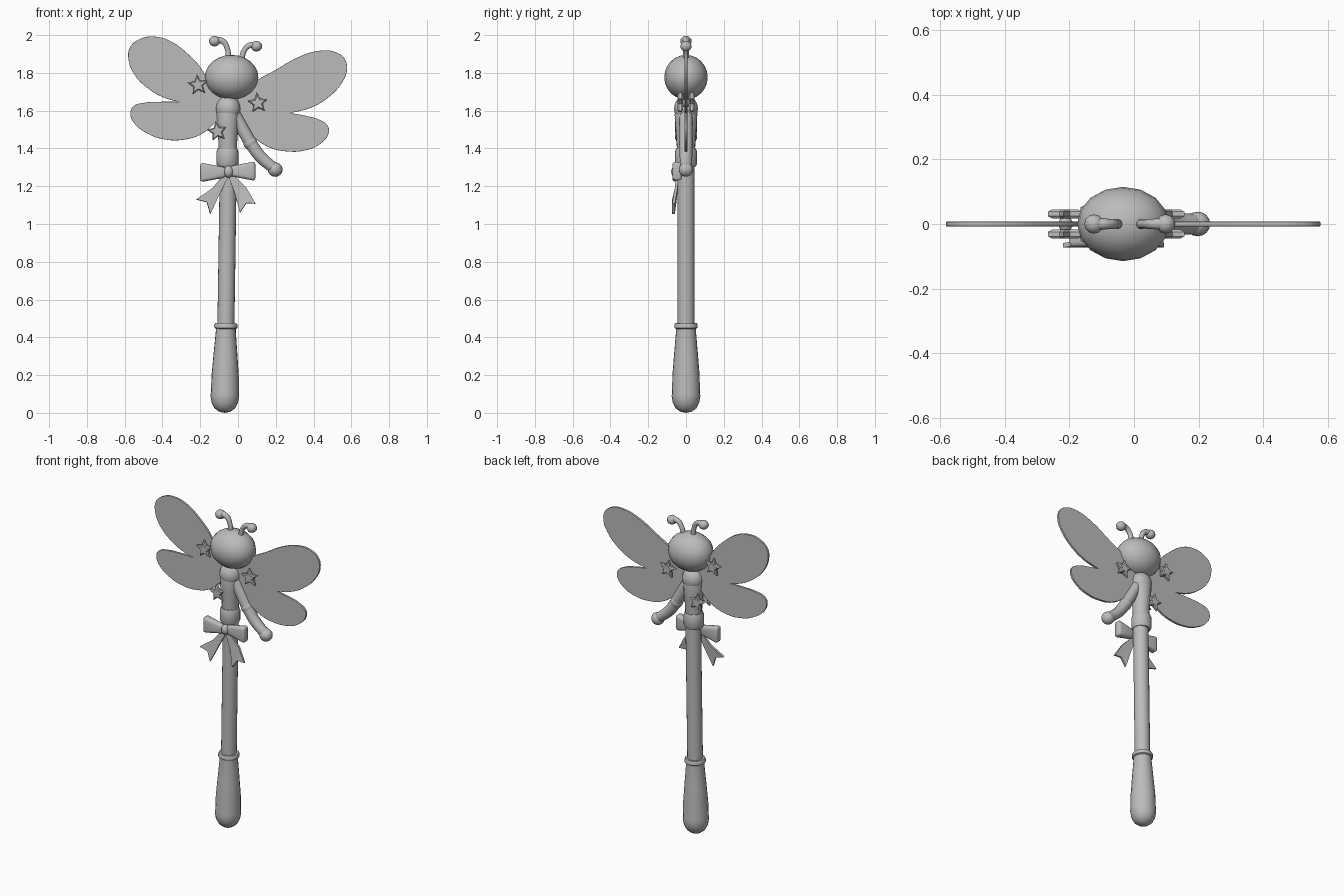
import bpy, bmesh, math
from mathutils import Vector

cube = bpy.data.objects.get("Cube")
if cube:
    bpy.data.objects.remove(cube, do_unlink=True)


def material(name, rgb, alpha=1.0):
    m = bpy.data.materials.new(name)
    m.use_nodes = True
    m.diffuse_color = (*rgb, alpha)
    shader = m.node_tree.nodes["Principled BSDF"]
    shader.inputs["Base Color"].default_value = (*rgb, 1)
    shader.inputs["Alpha"].default_value = alpha
    return m


GREY = material("plain grey", (0.5, 0.5, 0.5))
SHEER = material("sheer grey", (0.5, 0.5, 0.5), 0.8)


def finish(ob, mat=GREY, angle=40):
    """Turn into a mesh, colour it and smooth it."""
    bpy.ops.object.select_all(action='DESELECT')
    ob.select_set(True)
    bpy.context.view_layer.objects.active = ob
    bpy.ops.object.convert(target='MESH')
    ob.data.materials.clear()
    ob.data.materials.append(mat)
    bpy.ops.object.shade_smooth_by_angle(angle=math.radians(angle))
    return ob


def from_bmesh(name, bm):
    bmesh.ops.recalc_face_normals(bm, faces=bm.faces)
    me = bpy.data.meshes.new(name)
    bm.to_mesh(me)
    bm.free()
    ob = bpy.data.objects.new(name, me)
    bpy.context.collection.objects.link(ob)
    return ob


def ball(name, loc, size, seg=16, rings=12):
    bm = bmesh.new()
    bmesh.ops.create_uvsphere(bm, u_segments=seg, v_segments=rings, radius=1)
    bmesh.ops.scale(bm, vec=size, verts=bm.verts)
    ob = from_bmesh(name, bm)
    ob.location = loc
    return finish(ob, angle=60)


def lathe(name, profile, x, tilt=0.0):
    """Spin (radius, height) pairs round a slightly tilted upright axis."""
    bm = bmesh.new()
    vs = [bm.verts.new((r, 0, z)) for r, z in profile]
    es = [bm.edges.new(p) for p in zip(vs, vs[1:])]
    bmesh.ops.spin(bm, geom=vs + es, axis=(0, 0, 1), cent=(0, 0, 0),
                   angle=math.tau, steps=20)
    bmesh.ops.remove_doubles(bm, verts=bm.verts, dist=0.0005)
    ob = from_bmesh(name, bm)
    ob.location.x = x
    ob.rotation_euler.y = tilt
    return finish(ob)


def tube(name, points, radius, scales=None):
    cu = bpy.data.curves.new(name, 'CURVE')
    cu.dimensions = '3D'
    cu.bevel_depth = radius
    cu.bevel_resolution = 3
    cu.use_fill_caps = True
    sp = cu.splines.new('BEZIER')
    sp.bezier_points.add(len(points) - 1)
    for i, (bp, (x, z)) in enumerate(zip(sp.bezier_points, points)):
        bp.co = (x, 0, z)
        bp.handle_left_type = bp.handle_right_type = 'AUTO'
        bp.radius = scales[i] if scales else 1
    ob = bpy.data.objects.new(name, cu)
    bpy.context.collection.objects.link(ob)
    return finish(ob)


def wing(name, outline, notch):
    """Flat wing pair from a smooth outline with one sharp notch."""
    cu = bpy.data.curves.new(name, 'CURVE')
    cu.dimensions = '2D'
    cu.fill_mode = 'BOTH'
    cu.extrude = 0.005
    cu.bevel_depth = 0.002
    cu.resolution_u = 6
    sp = cu.splines.new('BEZIER')
    sp.use_cyclic_u = True
    sp.bezier_points.add(len(outline) - 1)
    for i, (bp, (x, z)) in enumerate(zip(sp.bezier_points, outline)):
        bp.co = (x, z, 0)
        kind = 'VECTOR' if i == notch else 'AUTO'
        bp.handle_left_type = bp.handle_right_type = kind
    ob = bpy.data.objects.new(name, cu)
    ob.rotation_euler.x = math.pi / 2
    bpy.context.collection.objects.link(ob)
    return finish(ob, SHEER)


# Handle and stick
TILT = 0.015
lathe("handle", [(0, 0), (.03, .006), (.055, .025), (.07, .055), (.076, .09),
                 (.074, .11), (.072, .2), (.064, .3), (.053, .43), (.053, .445),
                 (.061, .45), (.062, .465), (.057, .475), (.04, .475)], -.071, TILT)
lathe("stick", [(0, .46), (.045, .46), (.045, 1.34), (0, 1.34)], -.071, TILT)

# Body: waist band, torso and shoulder ball
lathe("waist_band", [(0, 1.3), (.052, 1.305), (.059, 1.32), (.059, 1.38),
                     (.052, 1.4), (0, 1.4)], -.056)
lathe("torso", [(0, 1.36), (.048, 1.38), (.05, 1.44), (.056, 1.51), (.06, 1.58),
                (.05, 1.63), (0, 1.65)], -.054)
ball("shoulder_ball", (-.052, 0, 1.61), (.066, .063, .07))

# Head with feelers
ball("head", (-.034, 0, 1.777), (.142, .115, .118))
FEELERS = {"right": [(-.05, 1.87), (-.056, 1.925), (-.08, 1.967), (-.124, 1.972)],
           "left": [(.018, 1.87), (.034, 1.92), (.06, 1.945), (.098, 1.945)]}
for side, path in FEELERS.items():
    tube(side + "_feeler", path, .016, [1, .9, 1, 1.3])
    x, z = path[-1]
    ball(side + "_feeler_tip", (x, 0, z - .004), (.03, .03, .028), 12, 8)

# Single bent arm with elbow and hand
tube("upper_arm", [(-.03, 1.6), (.02, 1.51), (.065, 1.43)], .035)
ball("elbow", (.065, 0, 1.43), (.037, .037, .037))
tube("forearm", [(.065, 1.43), (.12, 1.355), (.19, 1.295)], .035, [1, .95, .9])
ball("hand", (.197, 0, 1.288), (.039, .038, .038))

# Wings
wing("right_wings", [(-.06, 1.6), (-.11, 1.7), (-.17, 1.78), (-.205, 1.835),
                     (-.27, 1.902), (-.352, 1.963), (-.44, 1.99), (-.52, 1.977),
                     (-.57, 1.934), (-.578, 1.873), (-.547, 1.793), (-.468, 1.714),
                     (-.389, 1.67), (-.298, 1.645), (-.415, 1.645), (-.495, 1.64),
                     (-.552, 1.622), (-.568, 1.587), (-.547, 1.534), (-.479, 1.481),
                     (-.389, 1.45), (-.283, 1.449), (-.188, 1.481), (-.12, 1.54)], 13)
wing("left_wings", [(-.03, 1.62), (.04, 1.71), (.098, 1.757), (.193, 1.81),
                    (.325, 1.884), (.43, 1.915), (.51, 1.91), (.563, 1.873),
                    (.574, 1.81), (.547, 1.746), (.484, 1.677), (.389, 1.619),
                    (.267, 1.587), (.352, 1.572), (.43, 1.55), (.474, 1.518),
                    (.476, 1.476), (.43, 1.423), (.352, 1.391), (.262, 1.386),
                    (.167, 1.407), (.087, 1.46), (.02, 1.54)], 12)


# Stars on both faces of the wings
def star(name, x, y, z, turn):
    bm = bmesh.new()
    ring = []
    for i in range(10):
        r = .056 if i % 2 == 0 else .027
        a = math.pi / 2 + turn + i * math.pi / 5
        ring.append(Vector((r * math.cos(a), 0, r * math.sin(a))))
    layers = [[bm.verts.new(v * s + Vector((0, d, 0))) for v in ring]
              for d, s in ((-.014, .75), (-.007, 1), (.007, 1), (.014, .75))]
    for lo, hi in zip(layers, layers[1:]):
        for i in range(10):
            j = (i + 1) % 10
            bm.faces.new((lo[i], lo[j], hi[j], hi[i]))
    bm.faces.new(layers[0])
    bm.faces.new(layers[-1])
    ob = from_bmesh(name, bm)
    ob.location = (x, y, z)
    finish(ob, angle=25)


for side, s in (("front", -1), ("back", 1)):
    star(side + "_upper_star", -.212, s * .031, 1.736, .1)
    star(side + "_left_star", .105, s * .031, 1.64, .1)
    star(side + "_body_star", -.11, s * .045, 1.49, .15)
for name, x, z in (("upper", -.212, 1.736), ("left", .105, 1.64)):
    ball(name + "_star_pin", (x, 0, z), (.022, .028, .022), 10, 8)


# Bow: loops flaring away from the knot, and notched tails
def bow_loop(name, inner, outer, z):
    bm = bmesh.new()
    bmesh.ops.create_cube(bm, size=2)
    for v in bm.verts:
        far = v.co.x > 0
        v.co = (outer if far else inner,
                -.047 + v.co.y * (.026 if far else .018),
                z + v.co.z * (.052 if far else .026))
    ob = from_bmesh(name, bm)
    mod = ob.modifiers.new("soft", 'BEVEL')
    mod.width = .016
    mod.segments = 3
    finish(ob)


bow_loop("right_bow_loop", -.062, -.2, 1.273)
bow_loop("left_bow_loop", -.042, .092, 1.28)
ball("bow_knot", (-.05, -.052, 1.277), (.026, .027, .032), 12, 8)


def tail(name, outer, inner, notch):
    depth = (-.047, -.052, -.066)
    bm = bmesh.new()
    a = [bm.verts.new((x, y, z)) for (x, z), y in zip(outer, depth)]
    b = [bm.verts.new((x, y, z)) for (x, z), y in zip(inner, depth)]
    n = bm.verts.new((notch[0], -.066, notch[1]))
    bm.faces.new((a[0], a[1], b[1], b[0]))
    bm.faces.new((a[1], a[2], n))
    bm.faces.new((a[1], n, b[1]))
    bm.faces.new((n, b[2], b[1]))
    ob = from_bmesh(name, bm)
    mod = ob.modifiers.new("cloth", 'SOLIDIFY')
    mod.thickness = .014
    mod.offset = 0
    finish(ob)


tail("right_bow_tail", [(-.085, 1.25), (-.135, 1.19), (-.22, 1.13)],
     [(-.05, 1.25), (-.097, 1.16), (-.147, 1.053)], (-.165, 1.115))
tail("left_bow_tail", [(-.013, 1.25), (.045, 1.19), (.093, 1.108)],
     [(-.05, 1.25), (-.015, 1.16), (.01, 1.06)], (.044, 1.11))
